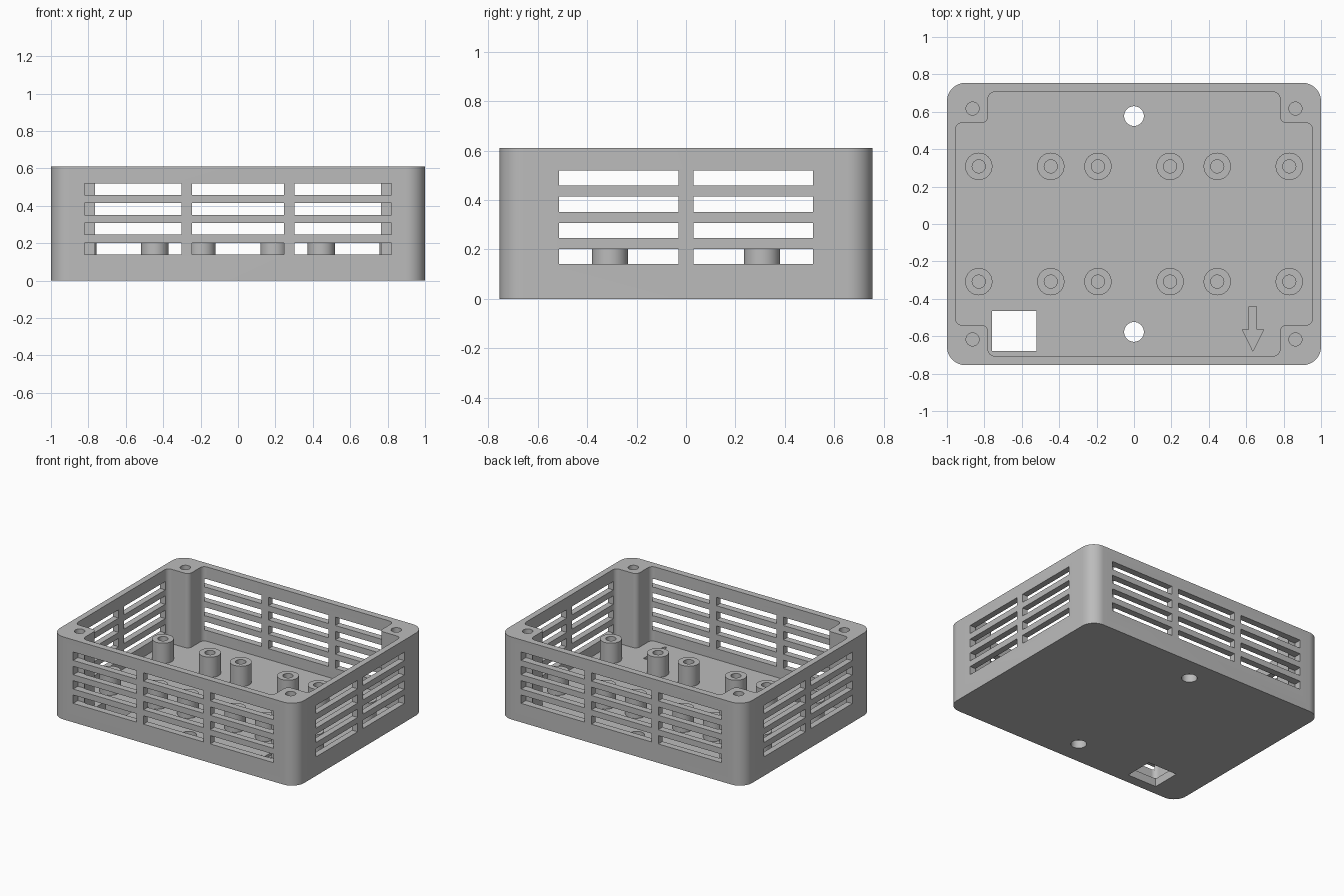
import bpy, bmesh, math
from mathutils import Vector

cube = bpy.data.objects.get("Cube")
if cube:
    bpy.data.objects.remove(cube, do_unlink=True)

HEIGHT, FLOOR, BOSS_TOP = 0.61, 0.06, 0.21
HALF_X, HALF_Y = 1.0, 0.755

grey = bpy.data.materials.new("plastic grey")
grey.use_nodes = True
colour = (0.5, 0.5, 0.5, 1)
grey.diffuse_color = colour
grey.node_tree.nodes["Principled BSDF"].inputs["Base Color"].default_value = colour


def rounded(corners, radius, steps=8):
    """Outline with an arc at every corner."""
    out, n = [], len(corners)
    for i, c in enumerate(corners):
        p = Vector(c)
        a = (Vector(corners[i - 1]) - p).normalized()
        b = (Vector(corners[(i + 1) % n]) - p).normalized()
        for k in range(steps + 1):
            t = math.pi / 2 * k / steps
            out.append(p + radius * (a * (1 - math.sin(t)) + b * (1 - math.cos(t))))
    return out


def circle(x, y, r, n=32):
    return [(x + r * math.cos(2 * math.pi * i / n), y + r * math.sin(2 * math.pi * i / n))
            for i in range(n)]


def rect(x0, x1, y0, y1):
    return [(x0, y0), (x1, y0), (x1, y1), (x0, y1)]


def prism(bm, outline, z0, z1):
    """Closed prism from an outline."""
    low = [bm.verts.new((p[0], p[1], z0)) for p in outline]
    high = [bm.verts.new((p[0], p[1], z1)) for p in outline]
    bm.faces.new(low[::-1])
    bm.faces.new(high)
    n = len(low)
    for i in range(n):
        j = (i + 1) % n
        bm.faces.new((low[i], low[j], high[j], high[i]))


def make(name, bm):
    bmesh.ops.recalc_face_normals(bm, faces=bm.faces[:])
    mesh = bpy.data.meshes.new(name)
    bm.to_mesh(mesh)
    bm.free()
    mesh.materials.append(grey)
    obj = bpy.data.objects.new(name, mesh)
    bpy.context.collection.objects.link(obj)
    return obj


def activate(obj):
    bpy.ops.object.select_all(action='DESELECT')
    obj.select_set(True)
    bpy.context.view_layer.objects.active = obj


def cut(target, bm):
    """Subtract a cutter, then discard it."""
    cutter = make("cutter", bm)
    cutter.hide_render = True
    mod = target.modifiers.new("cut", 'BOOLEAN')
    mod.operation, mod.solver, mod.object = 'DIFFERENCE', 'EXACT', cutter
    activate(target)
    bpy.ops.object.modifier_apply(modifier=mod.name)
    bpy.data.objects.remove(cutter, do_unlink=True)


# Outer shell
bm = bmesh.new()
prism(bm, rounded(rect(-HALF_X, HALF_X, -HALF_Y, HALF_Y), 0.1, 12), 0, HEIGHT)
case = make("case", bm)

# Cavity that leaves a square post in each corner
quarter = [(0.955, 0.54), (0.78, 0.54), (0.78, 0.706)]
cavity = []
for sx, sy in ((1, 1), (-1, 1), (-1, -1), (1, -1)):
    pts = quarter if sx == sy else quarter[::-1]
    cavity += [(x * sx, y * sy) for x, y in pts]
bm = bmesh.new()
prism(bm, rounded(cavity, 0.035), FLOOR, HEIGHT + 0.1)
cut(case, bm)

# Ventilation slots in all four walls
bm = bmesh.new()
for row in range(4):
    z0 = 0.14 + row * 0.106
    z1 = z0 + 0.062
    for s in (-1, 1):
        for x0, x1 in ((-0.82, -0.302), (-0.245, 0.245), (0.302, 0.82)):
            prism(bm, rect(x0, x1, *sorted((s * 0.7, s * 0.8))), z0, z1)
        for y0, y1 in ((-0.515, -0.03), (0.03, 0.515)):
            prism(bm, rect(*sorted((s * 0.95, s * 1.05)), y0, y1), z0, z1)
cut(case, bm)

# Screw holes, mounting holes, cable opening and engraved arrow
bm = bmesh.new()
for sy in (-1, 1):
    for sx in (-1, 1):
        prism(bm, circle(sx * 0.863, sy * 0.617, 0.035), 0.2, HEIGHT + 0.1)
    prism(bm, circle(0, sy * 0.577, 0.053), -0.1, FLOOR + 0.04)
prism(bm, rect(-0.76, -0.52, -0.68, -0.465), -0.1, FLOOR + 0.04)
half = [(0.02, -0.44), (0.02, -0.565), (0.057, -0.565)]
arrow = half + [(0, -0.68)] + [(-x, y) for x, y in half[::-1]]
prism(bm, [(x + 0.636, y) for x, y in arrow], FLOOR - 0.02, FLOOR + 0.04)
cut(case, bm)

activate(case)
bpy.ops.object.shade_smooth_by_angle(angle=math.radians(30))

# Hollow standoffs on the floor
profile = [(0.073, FLOOR), (0.073, BOSS_TOP), (0.035, BOSS_TOP),
           (0.035, FLOOR + 0.01), (0, FLOOR + 0.01)]
for x in (-0.83, -0.445, -0.193, 0.193, 0.445, 0.83):
    for y in (-0.308, 0.308):
        bm = bmesh.new()
        verts = [bm.verts.new((r, 0, z)) for r, z in profile]
        edges = [bm.edges.new(pair) for pair in zip(verts, verts[1:])]
        bmesh.ops.spin(bm, geom=verts + edges, axis=(0, 0, 1), cent=(0, 0, 0),
                       angle=2 * math.pi, steps=32, use_merge=True)
        bmesh.ops.remove_doubles(bm, verts=bm.verts[:], dist=0.0001)
        bmesh.ops.recalc_face_normals(bm, faces=bm.faces[:])
        # Open base edge makes the outward side ambiguous, so test the outer wall
        wall = max(bm.faces, key=lambda f: f.calc_center_median().xy.length)
        flip = wall.normal.xy.dot(wall.calc_center_median().xy) < 0
        boss = make("standoff", bm)
        if flip:
            boss.data.flip_normals()
        boss.location = (x, y, 0)
        activate(boss)
        bpy.ops.object.shade_smooth_by_angle(angle=math.radians(30))
